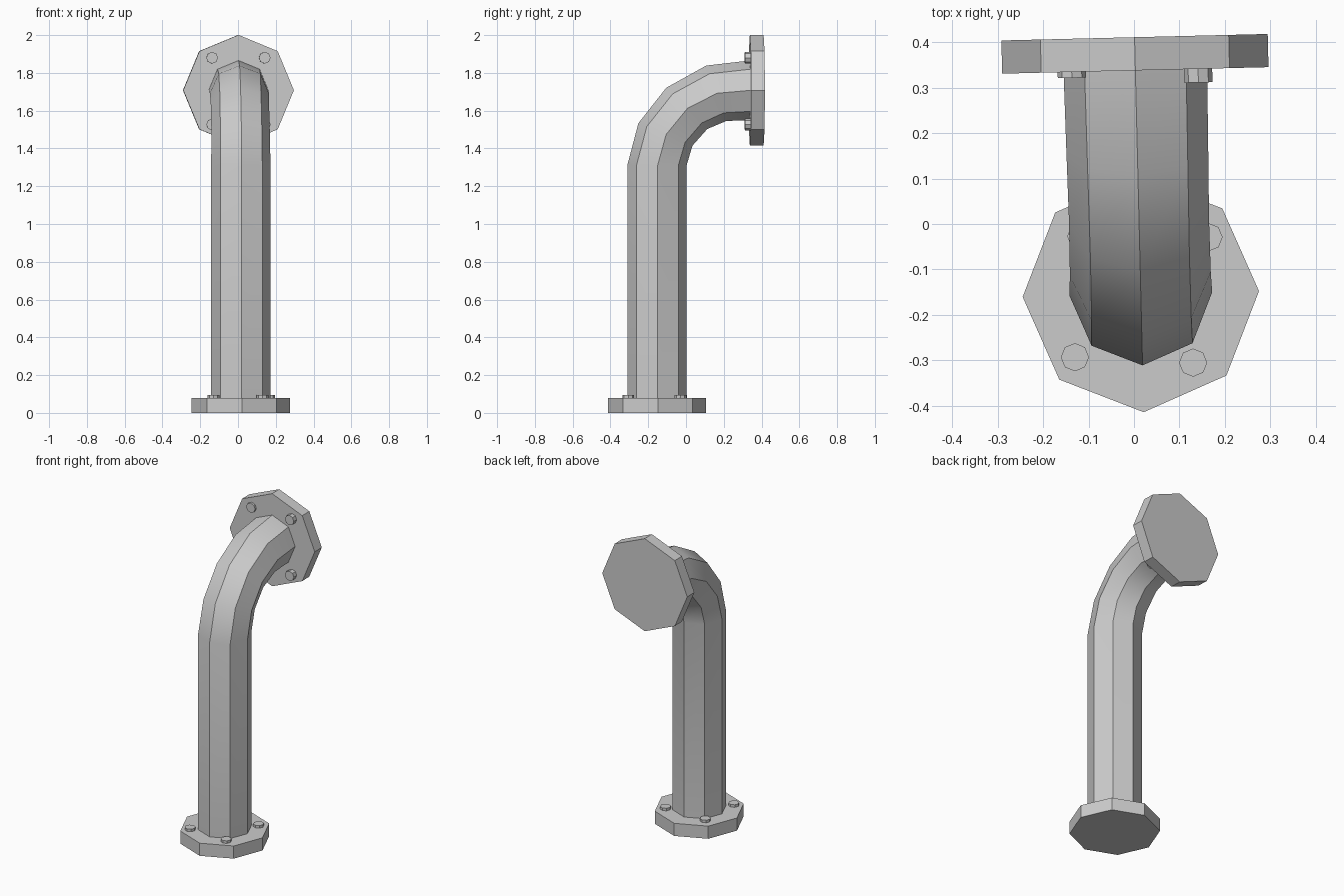
import bpy, bmesh
from math import radians, sin, cos, pi
from mathutils import Matrix, Vector

if "Cube" in bpy.data.objects:
    bpy.data.objects.remove(bpy.data.objects["Cube"])

# whole pipe is turned slightly about the base centre
FRAME = Matrix.Translation((0.015, -0.154, 0)) @ Matrix.Rotation(radians(1.4), 4, 'Z')


def tube(name, rings, frame=FRAME, sides=8, smooth=False):
    """Capped tube; each ring is (centre, tilt from up towards +y, radius)."""
    bm = bmesh.new()
    loops = []
    for centre, tilt, r in rings:
        m = frame @ Matrix.Translation(centre) @ Matrix.Rotation(-radians(tilt), 4, 'X')
        loops.append([bm.verts.new(m @ Vector((r * cos(2 * pi * i / sides),
                                              r * sin(2 * pi * i / sides), 0)))
                      for i in range(sides)])
    for a, b in zip(loops, loops[1:]):
        for i in range(sides):
            j = (i + 1) % sides
            bm.faces.new((a[i], a[j], b[j], b[i]))
    bm.faces.new(loops[0][::-1])
    bm.faces.new(loops[-1])
    bmesh.ops.recalc_face_normals(bm, faces=bm.faces)
    mesh = bpy.data.meshes.new(name)
    bm.to_mesh(mesh)
    bm.free()
    ob = bpy.data.objects.new(name, mesh)
    bpy.context.collection.objects.link(ob)
    if smooth:
        bpy.ops.object.select_all(action='DESELECT')
        ob.select_set(True)
        bpy.context.view_layer.objects.active = ob
        bpy.ops.object.shade_smooth_by_angle(angle=radians(30))
    return ob


# bent pipe
tube("bent_pipe", [((0, 0, 0.07), 0, 0.157),
                   ((0, 0, 1.31), 0, 0.157),
                   ((0, 0.045, 1.474), 22.5, 0.155),
                   ((0, 0.158, 1.612), 45, 0.154),
                   ((0, 0.314, 1.692), 70, 0.156),
                   ((0, 0.495, 1.708), 90, 0.158)], smooth=True)

# flanges
tube("base_flange", [((0, 0, 0), 0, 0.26), ((0, 0, 0.08), 0, 0.26)])
tube("top_flange", [((0, 0.492, 1.708), 90, 0.293), ((0, 0.565, 1.708), 90, 0.293)])

# base flange bolts
for i, (x, y) in enumerate([(-0.13, -0.293), (0.13, -0.305), (0.164, -0.029), (-0.116, -0.027)]):
    tube(f"base_bolt_{i}", [((x, y, 0.075), 0, 0.031), ((x, y, 0.096), 0, 0.031)],
         Matrix.Identity(4))

# top flange bolts, the right pair stands out further
for i, (x, z, h) in enumerate([(-0.14, 1.88, 0.013), (0.138, 1.88, 0.03),
                               (-0.14, 1.527, 0.013), (0.138, 1.527, 0.03)]):
    tube(f"top_bolt_{i}", [((x, 0.492 - h, z), 90, 0.031), ((x, 0.497, z), 90, 0.031)])
